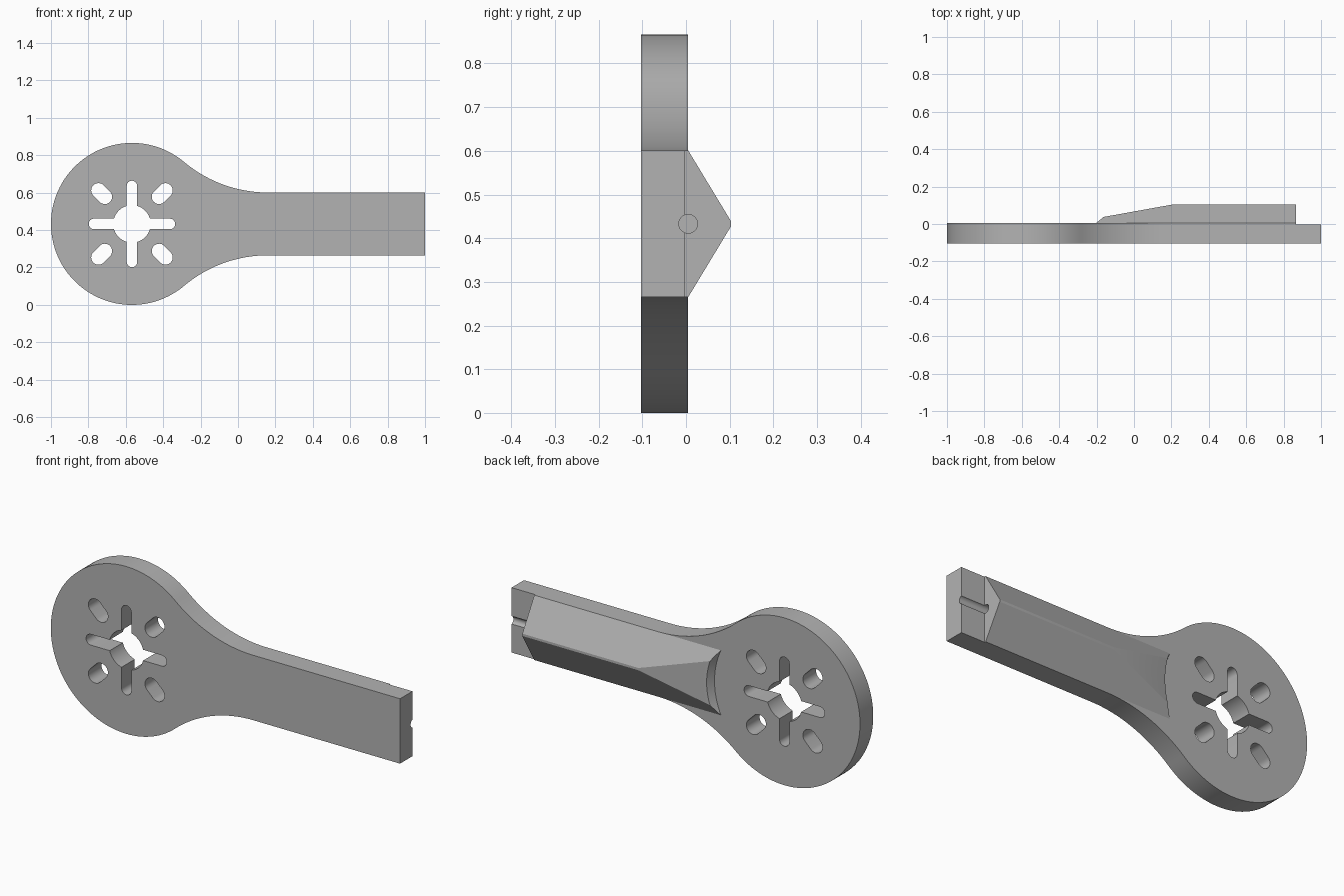
import bpy, bmesh
from math import sin, cos, pi, atan2, sqrt, radians
from mathutils import Matrix, Vector

cube = bpy.data.objects.get("Cube")
if cube:
    bpy.data.objects.remove(cube, do_unlink=True)

# Shared dimensions
CX, CZ, R = -0.567, 0.433, 0.433      # disc centre and radius
HALF = 0.168                          # half width of the arm
FRONT, BACK, PEAK = -0.103, 0.005, 0.103
STEP_X, STEP_Y = 0.865, -0.002

grey = bpy.data.materials.new("grey_plastic")
grey.use_nodes = True
grey.diffuse_color = (0.45, 0.45, 0.45, 1)
grey.node_tree.nodes["Principled BSDF"].inputs["Base Color"].default_value = grey.diffuse_color


def arc(cx, cz, r, a0, a1, n):
    return [(cx + r * cos(a0 + (a1 - a0) * i / n),
             cz + r * sin(a0 + (a1 - a0) * i / n)) for i in range(n + 1)]


def extrude(name, points, depth):
    """Extrude a closed loop of 3D points along a vector."""
    bm = bmesh.new()
    face = bm.faces.new([bm.verts.new(p) for p in points])
    new = bmesh.ops.extrude_face_region(bm, geom=[face])["geom"]
    bmesh.ops.translate(bm, vec=depth, verts=[v for v in new if isinstance(v, bmesh.types.BMVert)])
    bmesh.ops.recalc_face_normals(bm, faces=bm.faces)
    return finish(name, bm)


def finish(name, bm):
    mesh = bpy.data.meshes.new(name)
    bm.to_mesh(mesh)
    bm.free()
    mesh.materials.append(grey)
    obj = bpy.data.objects.new(name, mesh)
    bpy.context.collection.objects.link(obj)
    return obj


def prism_y(name, outline, y0, y1):
    return extrude(name, [(x, y0, z) for x, z in outline], (0, y1 - y0, 0))


def cone(name, r0, r1, length, matrix, sides):
    bm = bmesh.new()
    bmesh.ops.create_cone(bm, cap_ends=True, segments=sides, radius1=r0,
                          radius2=r1, depth=length, matrix=matrix)
    return finish(name, bm)


def cut(obj, cutters):
    bpy.context.view_layer.objects.active = obj
    for c in cutters:
        c.hide_render = True
        mod = obj.modifiers.new("cut", 'BOOLEAN')
        mod.operation, mod.solver, mod.object = 'DIFFERENCE', 'EXACT', c
        bpy.ops.object.modifier_apply(modifier=mod.name)


def slot(inner, outer, r, angle):
    """Round-ended slot lying radially from the disc centre."""
    pts = arc(outer, 0, r, -pi / 2, pi / 2, 16) + arc(inner, 0, r, pi / 2, 3 * pi / 2, 16)
    c, s = cos(angle), sin(angle)
    outline = [(CX + x * c - z * s, CZ + x * s + z * c) for x, z in pts]
    return prism_y("slot_cutter", outline, FRONT - 0.1, BACK + 0.1)


# Plate: disc blended into the arm by tangent fillets
fx = 0.727
fr = (fx ** 2 + HALF ** 2 - R ** 2) / (2 * (R - HALF))
a = atan2(HALF + fr, fx)
upper = arc(CX + fx, CZ + HALF + fr, fr, 1.5 * pi, pi + a, 24)
lower = [(x, 2 * CZ - z) for x, z in reversed(upper)]
disc = arc(CX, CZ, R, a, 2 * pi - a, 96)[1:-1]
outline = [(1, CZ - HALF), (1, CZ + HALF)] + upper + disc + lower
plate = prism_y("spanner_plate", outline, FRONT, BACK)

# Bore, cross slots and diagonal slots through the disc
tilt = Matrix.Rotation(-pi / 2, 4, 'X')
bore = cone("bore_cutter", 0.1, 0.1, 0.5, Matrix.Translation((CX, 0, CZ)) @ tilt, 64)
crosses = [slot(-0.203, 0.203, 0.028, k * pi / 2) for k in range(2)]
diagonals = [slot(0.205, 0.253, 0.039, pi / 4 + k * pi / 2) for k in range(4)]

# Shallow step and wire groove at the arm tip
step = prism_y("step_cutter", [(STEP_X, 0), (1.1, 0), (1.1, 1), (STEP_X, 1)], STEP_Y, 0.2)
groove = cone("groove_cutter", 0.0215, 0.0215, 0.7,
              Matrix.Translation((0.75, BACK, CZ)) @ Matrix.Rotation(pi / 2, 4, 'Y'), 32)
cut(plate, [bore] + crosses + diagonals + [step, groove])

# Roof-shaped stiffening ridge on the back of the arm
tip = 0.006
profile = [(BACK, -HALF), (BACK, HALF), (PEAK, tip), (PEAK, -tip)]
ridge = extrude("stiffening_ridge", [(-0.25, y, CZ + z) for y, z in profile],
                (STEP_X + 0.25, 0, 0))

# Sloping run-out, and conical clearance around the disc
slope = extrude("slope_cutter", [(0.2, PEAK, 0), (-0.5, PEAK - 0.126, 0), (-0.5, 0.3, 0),
                                 (0.2, 0.3, 0)], (0, 0, 1))
clearance = cone("clearance_cutter", 0.34, 0.512, 0.3,
                 Matrix.Translation((CX, 0.05, CZ)) @ tilt, 128)
cut(ridge, [slope, clearance, groove])

for c in [bore, step, groove, slope, clearance] + crosses + diagonals:
    bpy.data.objects.remove(c, do_unlink=True)

# Smooth the curved walls, keep edges sharp
for obj in (plate, ridge):
    bpy.ops.object.select_all(action='DESELECT')
    obj.select_set(True)
    bpy.context.view_layer.objects.active = obj
    bpy.ops.object.shade_smooth_by_angle(angle=radians(25))
